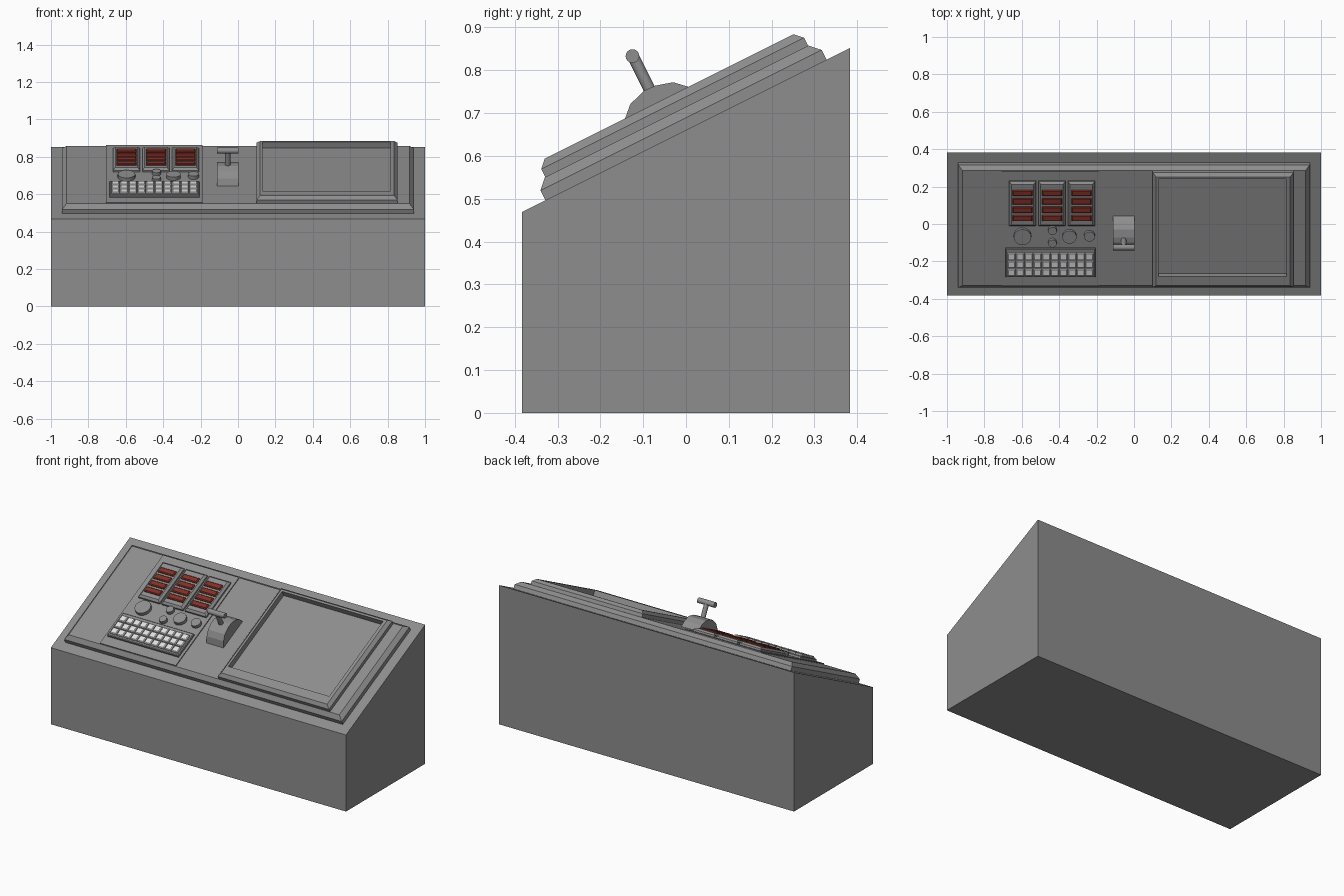
import bpy, bmesh, math
from mathutils import Matrix, Vector

if "Cube" in bpy.data.objects:
    bpy.data.objects.remove(bpy.data.objects["Cube"])


def material(name, rgb):
    m = bpy.data.materials.new(name)
    m.diffuse_color = (*rgb, 1)
    m.use_nodes = True
    m.node_tree.nodes["Principled BSDF"].inputs["Base Color"].default_value = m.diffuse_color
    return m


GREY = material("console grey", (0.27, 0.27, 0.27))
WHITE = material("key white", (0.75, 0.75, 0.75))
RED = material("indicator red", (0.22, 0.03, 0.02))

# Sloped desk frame: x across, y up the slope, z out of the slope
SLOPE = Matrix.Translation((0, 0, 0.66)) @ Matrix.Rotation(math.atan(0.5), 4, 'X')


def finish(name, bm, mat, matrix=None, smooth=False):
    bmesh.ops.recalc_face_normals(bm, faces=bm.faces)
    me = bpy.data.meshes.new(name)
    bm.to_mesh(me)
    bm.free()
    ob = bpy.data.objects.new(name, me)
    bpy.context.collection.objects.link(ob)
    me.materials.append(mat)
    if matrix is not None:
        ob.matrix_world = matrix
    if smooth:
        bpy.ops.object.select_all(action='DESELECT')
        ob.select_set(True)
        bpy.context.view_layer.objects.active = ob
        bpy.ops.object.shade_smooth_by_angle(angle=math.radians(35))
    return ob


def add_loft(bm, rings):
    """Stack rectangles (x0, x1, y0, y1, z) and cap both ends."""
    loops = [[bm.verts.new(p) for p in
              ((a, c, z), (b, c, z), (b, d, z), (a, d, z))]
             for a, b, c, d, z in rings]
    for lo, hi in zip(loops, loops[1:]):
        for i in range(4):
            j = (i + 1) % 4
            bm.faces.new((lo[i], lo[j], hi[j], hi[i]))
    bm.faces.new(loops[0][::-1])
    bm.faces.new(loops[-1])


def bevelled(a, b, c, d, z0, z1, z2, inset):
    """Rings for a slab whose top edge is chamfered."""
    return [(a, b, c, d, z0), (a, b, c, d, z1),
            (a + inset, b - inset, c + inset, d - inset, z2)]


def slab(name, rings, mat=GREY):
    bm = bmesh.new()
    add_loft(bm, rings)
    return finish(name, bm, mat, SLOPE)


def extrude_profile(name, pts, x0, x1):
    bm = bmesh.new()
    left = [bm.verts.new((x0, y, z)) for y, z in pts]
    right = [bm.verts.new((x1, y, z)) for y, z in pts]
    bm.faces.new(left)
    bm.faces.new(right[::-1])
    for i in range(len(pts)):
        j = (i + 1) % len(pts)
        bm.faces.new((left[i], left[j], right[j], right[i]))
    return finish(name, bm, GREY)


def rod(name, p, q, r, sides=16, matrix=None):
    p, q = Vector(p), Vector(q)
    bm = bmesh.new()
    turn = (q - p).to_track_quat('Z', 'Y').to_matrix().to_4x4()
    bmesh.ops.create_cone(bm, cap_ends=True, segments=sides, radius1=r, radius2=r,
                          depth=(q - p).length,
                          matrix=Matrix.Translation((p + q) / 2) @ turn)
    return finish(name, bm, GREY, matrix, True)


# Wedge cabinet
extrude_profile("cabinet", [(-0.383, 0), (0.383, 0), (0.383, 0.852), (-0.383, 0.469)], -1, 1)

# Raised desk panel and the plate under the controls
slab("desk_panel", bevelled(-0.94, 0.94, -0.367, 0.367, -0.01, 0.026, 0.049, 0.023))
slab("control_plate", [(-0.705, -0.19, -0.342, 0.342, 0.045),
                       (-0.705, -0.19, -0.342, 0.342, 0.055)])

# Screen frame with its recessed display
slab("screen_frame",
     bevelled(0.10, 0.853, -0.343, 0.343, 0.045, 0.07, 0.088, 0.018)
     + [(0.131, 0.815, -0.27, 0.312, 0.088), (0.131, 0.815, -0.27, 0.312, 0.053)])

# Three indicator boxes with four lit bars each
bars = bmesh.new()
for n, x in enumerate((-0.596, -0.439, -0.281)):
    slab(f"indicator_box_{n + 1}",
         bevelled(x - 0.072, x + 0.072, 0.02, 0.288, 0.05, 0.065, 0.077, 0.012))
    for k in range(4):
        y = 0.075 + 0.05 * k
        add_loft(bars, bevelled(x - 0.053, x + 0.053, y - 0.018, y + 0.018,
                                0.07, 0.081, 0.086, 0.005))
finish("indicator_bars", bars, RED, SLOPE)

# Round knobs
for n, (x, y, r) in enumerate(((-0.596, -0.042, 0.047), (-0.436, -0.005, 0.023),
                               (-0.436, -0.08, 0.023), (-0.345, -0.042, 0.038),
                               (-0.238, -0.039, 0.029))):
    rod(f"knob_{n + 1}", (x, y, 0.05), (x, y, 0.075), r, 20, SLOPE)

# Keyboard tray and keys
slab("keyboard_tray", bevelled(-0.687, -0.206, -0.285, -0.113, 0.05, 0.066, 0.07, 0.004))
keys = bmesh.new()
for row in range(3):
    for col in range(10):
        x = -0.655 + 0.0463 * col
        y = -0.251 + 0.047 * row
        add_loft(keys, bevelled(x - 0.021, x + 0.021, y - 0.021, y + 0.021,
                                0.066, 0.076, 0.081, 0.004))
finish("keyboard_keys", keys, WHITE, SLOPE)

# Lever housing, shaft and cross handle
extrude_profile("lever_housing",
                [(-0.143, 0.635), (-0.143, 0.685), (-0.13, 0.721), (-0.098, 0.752),
                 (-0.072, 0.764), (-0.03, 0.772), (0.01, 0.76), (0.05, 0.73),
                 (0.05, 0.68)], -0.112, 0.002)
rod("lever_shaft", (-0.055, -0.075, 0.735), (-0.055, -0.124, 0.833), 0.014)
rod("lever_handle", (-0.112, -0.125, 0.833), (0.002, -0.125, 0.833), 0.016)
